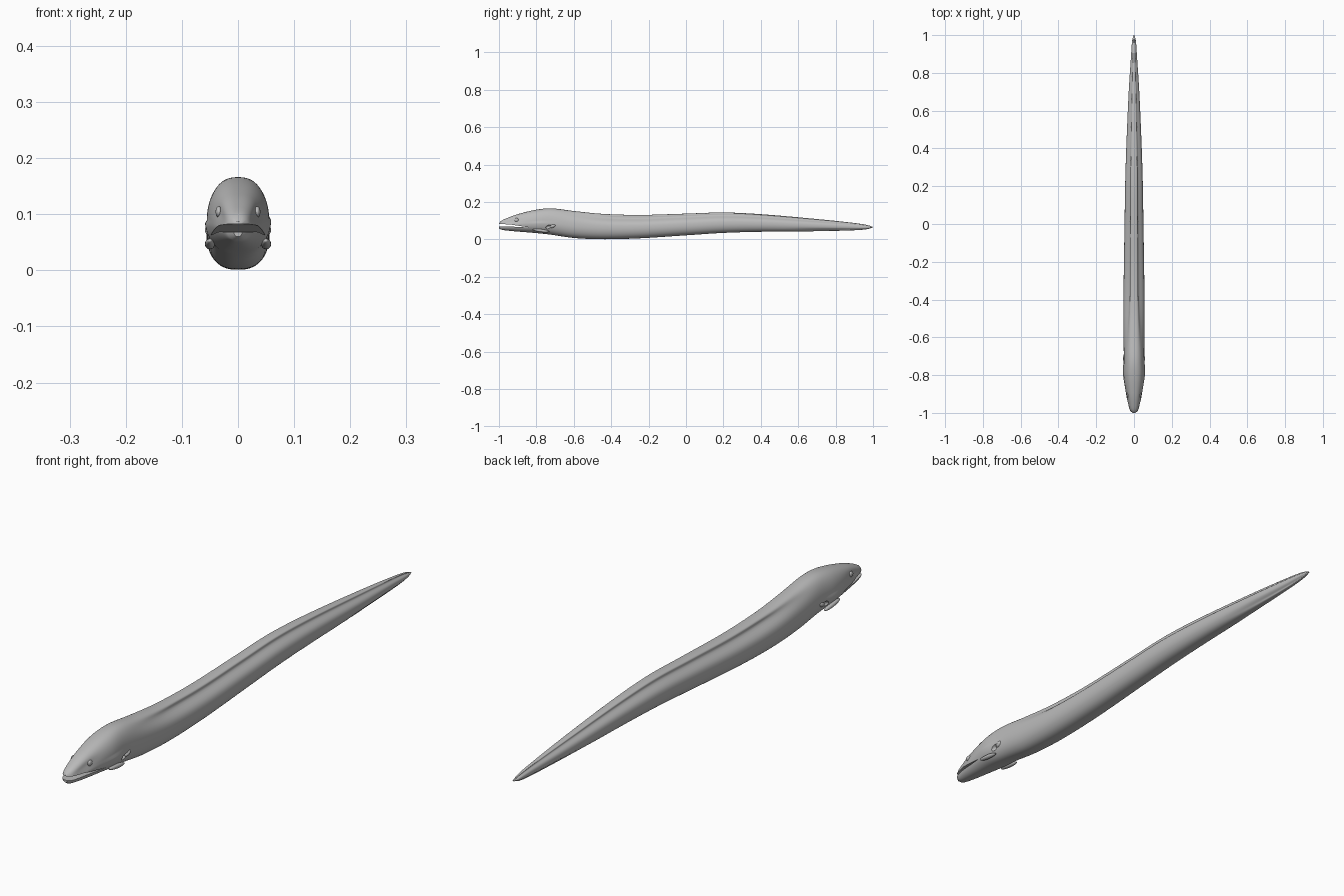
import bpy, bmesh, math
from mathutils import Vector

cube = bpy.data.objects.get("Cube")
if cube:
    bpy.data.objects.remove(cube)


def make_material(name, rgb):
    mat = bpy.data.materials.new(name)
    mat.use_nodes = True
    colour = (*rgb, 1.0)
    mat.diffuse_color = colour
    mat.node_tree.nodes["Principled BSDF"].inputs["Base Color"].default_value = colour
    return mat


grey = make_material("plain grey", (0.5, 0.5, 0.5))

# Body stations: y, top z, bottom z, half width
STATIONS = [
    (-1.0, .087, .060, .008), (-.99, .098, .053, .020), (-.96, .113, .048, .030),
    (-.9, .135, .042, .042), (-.8, .159, .034, .055), (-.72, .166, .025, .054),
    (-.6, .152, .008, .055), (-.45, .137, .001, .056), (-.25, .131, .006, .054),
    (0, .138, .022, .050), (.2, .144, .035, .047), (.4, .135, .041, .041),
    (.7, .109, .044, .028), (.9, .088, .049, .015), (.97, .077, .055, .010),
    (1.0, .067, .064, .003),
]


def smoothstep(a, b, v):
    t = min(max((v - a) / (b - a), 0), 1)
    return t * t * (3 - 2 * t)


def slope(i, k):
    a, b = STATIONS[max(i - 1, 0)], STATIONS[min(i + 1, len(STATIONS) - 1)]
    return (b[k] - a[k]) / (b[0] - a[0])


def sample(y):
    """Smoothly interpolate top, bottom and half width along the body."""
    i = 0
    while i < len(STATIONS) - 2 and y > STATIONS[i + 1][0]:
        i += 1
    a, b = STATIONS[i], STATIONS[i + 1]
    d = b[0] - a[0]
    t = (y - a[0]) / d
    ease = t * t * (3 - 2 * t)
    return [a[k] * (1 - ease) + b[k] * ease
            + d * t * (1 - t) * ((1 - t) * slope(i, k) - t * slope(i + 1, k))
            for k in (1, 2, 3)]


def section_point(y, angle):
    top, bottom, width = sample(y)
    c, s = math.cos(angle), math.sin(angle)
    middle = bottom + (top - bottom) * .44
    x = width * math.copysign(abs(c) ** .8, c)
    z = middle + s * ((top - middle) if s > 0 else (middle - bottom))
    # Pinch the sides of the back into a fin ridge, and the tail underside too
    lean = math.degrees(math.asin(abs(s)))
    pinch = math.exp(-((lean - 50) / 18) ** 2)
    if s > 0:
        x *= 1 - .42 * pinch * smoothstep(-.72, -.35, y)
        # Hollow cheeks in front of and around the eyes
        cheek = math.exp(-((lean - 25) / 20) ** 2 - ((y + .93) / .05) ** 2)
        x *= 1 - .12 * cheek
    else:
        x *= 1 - .3 * pinch * smoothstep(.5, .85, y)
        # Full throat beside the gills
        x *= 1 + .06 * math.exp(-((y + .78) / .06) ** 2)
    return Vector((x, y, z))


def finish(name, bm):
    bmesh.ops.recalc_face_normals(bm, faces=bm.faces[:])
    mesh = bpy.data.meshes.new(name)
    bm.to_mesh(mesh)
    bm.free()
    mesh.materials.append(grey)
    obj = bpy.data.objects.new(name, mesh)
    bpy.context.collection.objects.link(obj)
    return obj


def shade(obj, angle=40):
    bpy.ops.object.select_all(action='DESELECT')
    obj.select_set(True)
    bpy.context.view_layer.objects.active = obj
    bpy.ops.object.shade_smooth_by_angle(angle=math.radians(angle))


def ellipsoid(name, centre, radii, tilt=0):
    bm = bmesh.new()
    bmesh.ops.create_uvsphere(bm, u_segments=24, v_segments=14, radius=1)
    obj = finish(name, bm)
    obj.location, obj.scale = centre, radii
    obj.rotation_euler.x = tilt
    return obj


# Body: rings lofted from snout to tail
RINGS, SIDES = 130, 64
bm = bmesh.new()
rings = []
for i in range(RINGS + 1):
    u = i / RINGS
    y = -1 + 2 * (.6 * u + .4 * smoothstep(0, 1, u))
    rings.append([bm.verts.new(section_point(y, math.tau * j / SIDES))
                  for j in range(SIDES)])
for a, b in zip(rings, rings[1:]):
    for j in range(SIDES):
        k = (j + 1) % SIDES
        bm.faces.new((a[j], a[k], b[k], b[j]))
for ring in (rings[0], rings[-1]):
    bm.faces.new(ring)
body = finish("eel_body", bm)

# Mouth: a thin wedge that droops towards the jaw corners
bm = bmesh.new()
outline = [(-1.03, .084), (-.94, .080), (-.83, .063), (-.94, .069), (-1.03, .068)]
ends = [[bm.verts.new((x, y, z)) for y, z in outline] for x in (-.1, .1)]
for end in ends:
    bm.faces.new(end)
for j in range(len(outline)):
    k = (j + 1) % len(outline)
    bm.faces.new((ends[0][j], ends[0][k], ends[1][k], ends[1][j]))
cutters = [finish("mouth_cutter", bm)]

# Gill openings and their raised rear flaps, and eyes
for side, label in ((1, "left"), (-1, "right")):
    cutters.append(ellipsoid(label + "_gill_cutter", (side * .058, -.735, .066),
                             (.014, .018, .010), .4))
    flap = ellipsoid(label + "_gill_flap", (side * .050, -.712, .072),
                     (.009, .016, .009), .4)
    lid = ellipsoid(label + "_gill_fold", (side * .050, -.775, .047),
                    (.009, .045, .008), -.12)
    eye = ellipsoid(label + "_eye", (side * .034, -.906, .104), (.006, .012, .010))
    for part in (flap, lid, eye):
        shade(part)

for cutter in cutters:
    cutter.hide_render = True
    cutter.hide_set(True)
    cut = body.modifiers.new(cutter.name, 'BOOLEAN')
    cut.operation, cut.solver, cut.object = 'DIFFERENCE', 'EXACT', cutter
shade(body)
